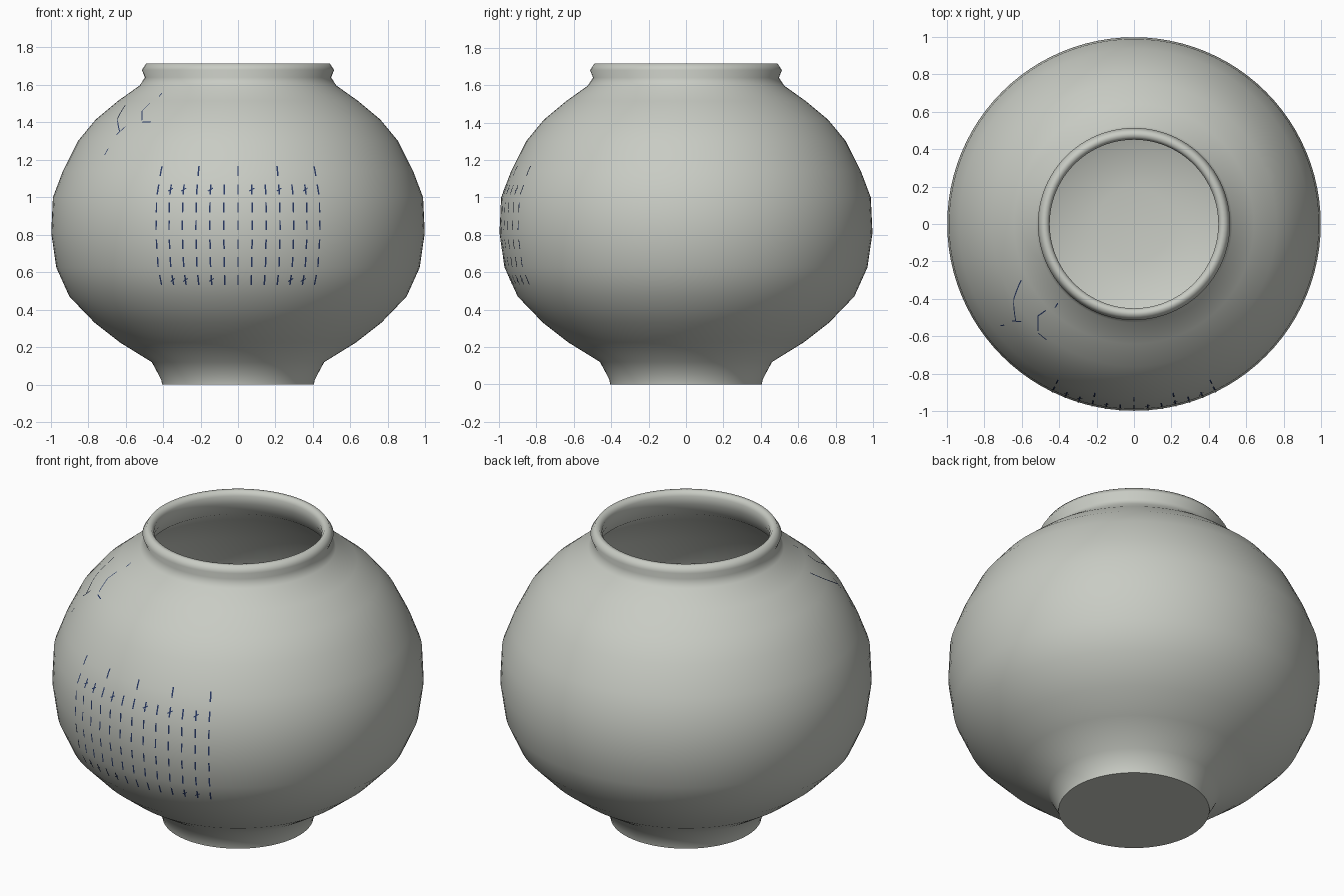
import bpy, bmesh, math
from mathutils import Vector

if "Cube" in bpy.data.objects:
    bpy.data.objects.remove(bpy.data.objects["Cube"])

SEGMENTS = 96


def material(name, rgb):
    m = bpy.data.materials.new(name)
    m.diffuse_color = (*rgb, 1)
    m.use_nodes = True
    m.node_tree.nodes["Principled BSDF"].inputs["Base Color"].default_value = m.diffuse_color
    return m


glaze = material("pale grey glaze", (0.58, 0.60, 0.55))
ink = material("dark blue ink", (0.02, 0.04, 0.13))

# Outer wall from foot to lip, as (radius, height)
OUTER = [(0.405, 0), (0.41, 0.025), (0.425, 0.055), (0.46, 0.12), (0.63, 0.225),
         (0.765, 0.33), (0.90, 0.47), (0.97, 0.625), (0.997, 0.81), (0.988, 1.0),
         (0.935, 1.14), (0.855, 1.30), (0.76, 1.415), (0.64, 1.515), (0.525, 1.597),
         (0.497, 1.64), (0.513, 1.68), (0.49, 1.715)]
# Lip and inner wall down to the floor
INNER = [(0.465, 1.715), (0.45, 1.69), (0.455, 1.64), (0.49, 1.565), (0.60, 1.48),
         (0.72, 1.38), (0.81, 1.27), (0.885, 1.12), (0.938, 0.99), (0.945, 0.81),
         (0.92, 0.64), (0.85, 0.50), (0.72, 0.37), (0.58, 0.27), (0.40, 0.18), (0.20, 0.15)]


def finish(bm, name, mat, angle=None):
    me = bpy.data.meshes.new(name)
    bm.to_mesh(me)
    bm.free()
    me.materials.append(mat)
    ob = bpy.data.objects.new(name, me)
    bpy.context.collection.objects.link(ob)
    if angle:
        bpy.ops.object.select_all(action='DESELECT')
        ob.select_set(True)
        bpy.context.view_layer.objects.active = ob
        bpy.ops.object.shade_smooth_by_angle(angle=math.radians(angle))
    return ob


# Jar body: one closed lathe profile
bm = bmesh.new()
rings = [[bm.verts.new((r * math.cos(a), r * math.sin(a), z))
          for a in (2 * math.pi * i / SEGMENTS for i in range(SEGMENTS))]
         for r, z in OUTER + INNER]
for low, high in zip(rings, rings[1:]):
    for i in range(SEGMENTS):
        j = (i + 1) % SEGMENTS
        bm.faces.new((low[i], low[j], high[j], high[i]))
bm.faces.new(rings[0][::-1])
bm.faces.new(rings[-1])
finish(bm, "jar_body", glaze, 75)


def radius(z):
    for (r0, z0), (r1, z1) in zip(OUTER, OUTER[1:]):
        if z0 <= z <= z1:
            return r0 + (r1 - r0) * (z - z0) / (z1 - z0)
    return OUTER[-1][0]


def on_wall(az, z):
    """Point and outward normal on the wall; azimuth 0 faces the front."""
    r = radius(z)
    slope = (radius(z + 0.01) - radius(z - 0.01)) / 0.02
    out = Vector((math.sin(az), -math.cos(az), 0))
    n = (out - Vector((0, 0, slope))).normalized()
    return out * r + Vector((0, 0, z)) + n * 0.003, n


def stroke(bm, start, end, width=0.008, steps=4):
    """Thin painted strip hugging the wall between two (azimuth, height) points."""
    p0, p1 = on_wall(*start)[0], on_wall(*end)[0]
    along = (p1 - p0).normalized()
    prev = None
    for k in range(steps + 1):
        t = k / steps
        p, n = on_wall(*(a + (b - a) * t for a, b in zip(start, end)))
        side = along.cross(n).normalized() * width / 2
        pair = bm.verts.new(p - side), bm.verts.new(p + side)
        if prev:
            bm.faces.new((prev[0], prev[1], pair[1], pair[0]))
        prev = pair


# Front panel of painted dashes, 13 columns, with a few cross ticks
bm = bmesh.new()
STEP = math.radians(4.33)
ROWS = [0.56, 0.655, 0.75, 0.85, 0.945, 1.04, 1.14]
TICKS = {0: (-5, -4, -2, 4, 5), 5: (-5, -4, -2, 1, 3, 5)}
for row, z in enumerate(ROWS):
    columns = (-6, -3, 0, 3, 6) if row == 6 else range(-6, 7)
    for c in columns:
        az = c * STEP
        stroke(bm, (az, z - 0.026), (az, z + 0.026))
        if c in TICKS.get(row, ()):
            stroke(bm, (az - 0.014, z - 0.008), (az + 0.014, z + 0.008), 0.006)
finish(bm, "painted_dashes", ink)

# Loose brush strokes on the left shoulder, as (x0, z0, x1, z1)
SHOULDER = [(-0.71, 1.225, -0.69, 1.26), (-0.65, 1.33, -0.60, 1.375),
            (-0.63, 1.35, -0.64, 1.42), (-0.64, 1.42, -0.60, 1.49),
            (-0.51, 1.40, -0.465, 1.40), (-0.51, 1.41, -0.51, 1.46),
            (-0.51, 1.46, -0.47, 1.50), (-0.42, 1.535, -0.405, 1.555)]
bm = bmesh.new()
for x0, z0, x1, z1 in SHOULDER:
    stroke(bm, (math.asin(x0 / radius(z0)), z0), (math.asin(x1 / radius(z1)), z1), 0.006)
finish(bm, "shoulder_strokes", ink)
